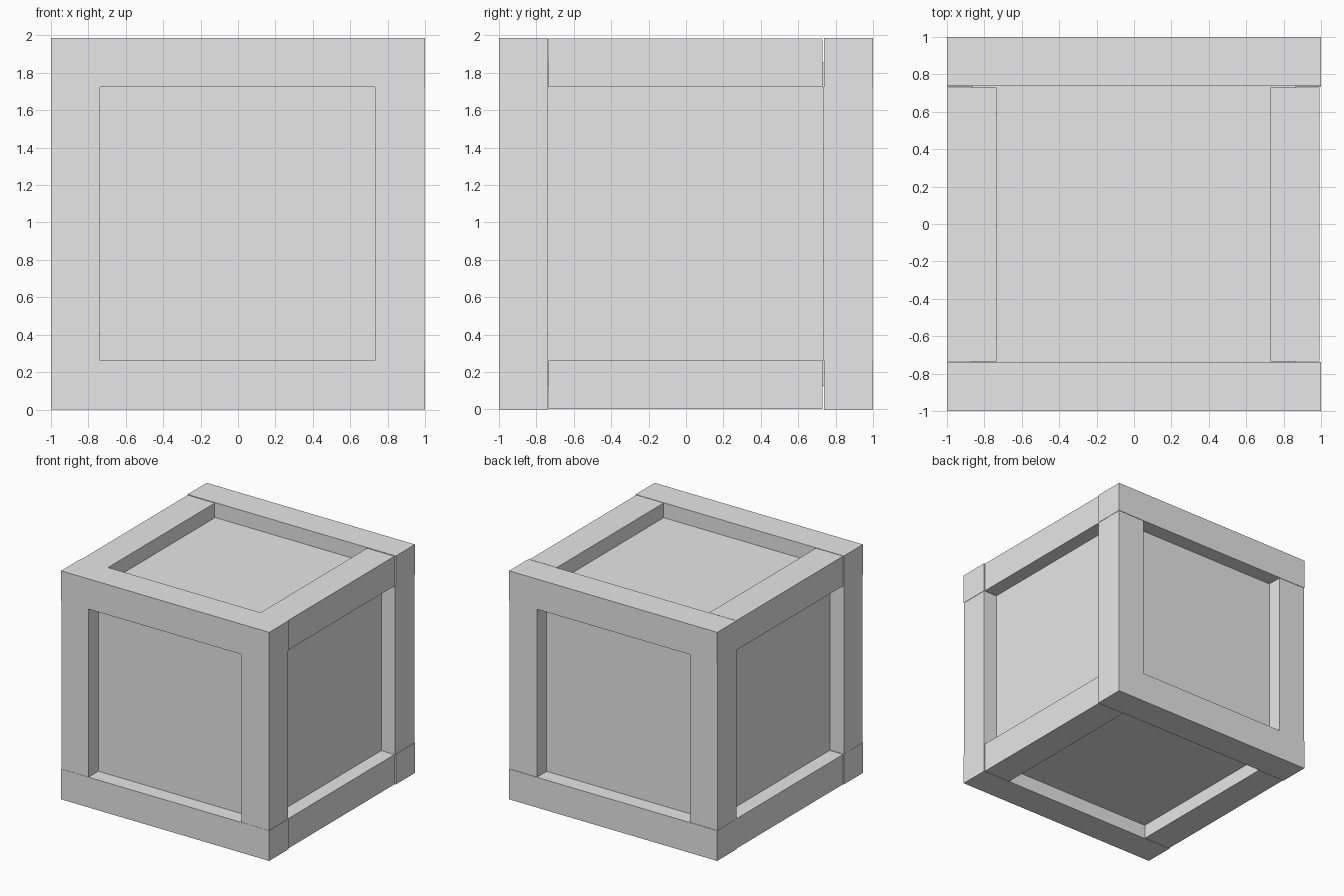
import bpy

if "Cube" in bpy.data.objects:
    bpy.data.objects.remove(bpy.data.objects["Cube"])

# One plain grey for the whole crate
grey = bpy.data.materials.new("light_grey")
grey.diffuse_color = (0.8, 0.8, 0.8, 1)
grey.use_nodes = True
grey.node_tree.nodes["Principled BSDF"].inputs["Base Color"].default_value = grey.diffuse_color


def box(name, x, y, z):
    """Axis-aligned box from (min, max) pairs."""
    bpy.ops.mesh.primitive_cube_add(size=1)
    ob = bpy.context.object
    ob.name = name
    ob.location = [(a + b) / 2 for a, b in (x, y, z)]
    ob.scale = [b - a for a, b in (x, y, z)]
    bpy.ops.object.transform_apply(location=True, scale=True)
    ob.data.materials.append(grey)
    return ob


H = 1.985    # total height
IN = 0.737   # inner edge of the frame
LOW, HIGH = 0.263, 1.723

# Recessed panels: a single inner box
box("inner_panels", (-0.865, 0.865), (-0.865, 0.865), (0.125, H - 0.13))

for level, z in (("bottom", (0, LOW)), ("top", (HIGH, H))):
    # Full-length front and back rails
    box(level + "_front_rail", (-1, 1), (-1, -IN), z)
    box(level + "_back_rail", (-1, 1), (IN, 1), z)
    # Side rails fitted between them, a hair narrower
    zs = (z[0] + 0.002, z[1] - 0.002)
    box(level + "_left_rail", (-0.995, -0.735), (-0.735, 0.73), zs)
    box(level + "_right_rail", (0.73, 0.992), (-0.735, 0.73), zs)

# Corner posts between the rails
for side, x in (("left", (-0.998, -0.737)), ("right", (0.733, 0.997))):
    box("front_" + side + "_post", x, (-0.998, -0.74), (LOW, HIGH))
    box("back_" + side + "_post", x, (0.733, 0.996), (LOW, HIGH))
